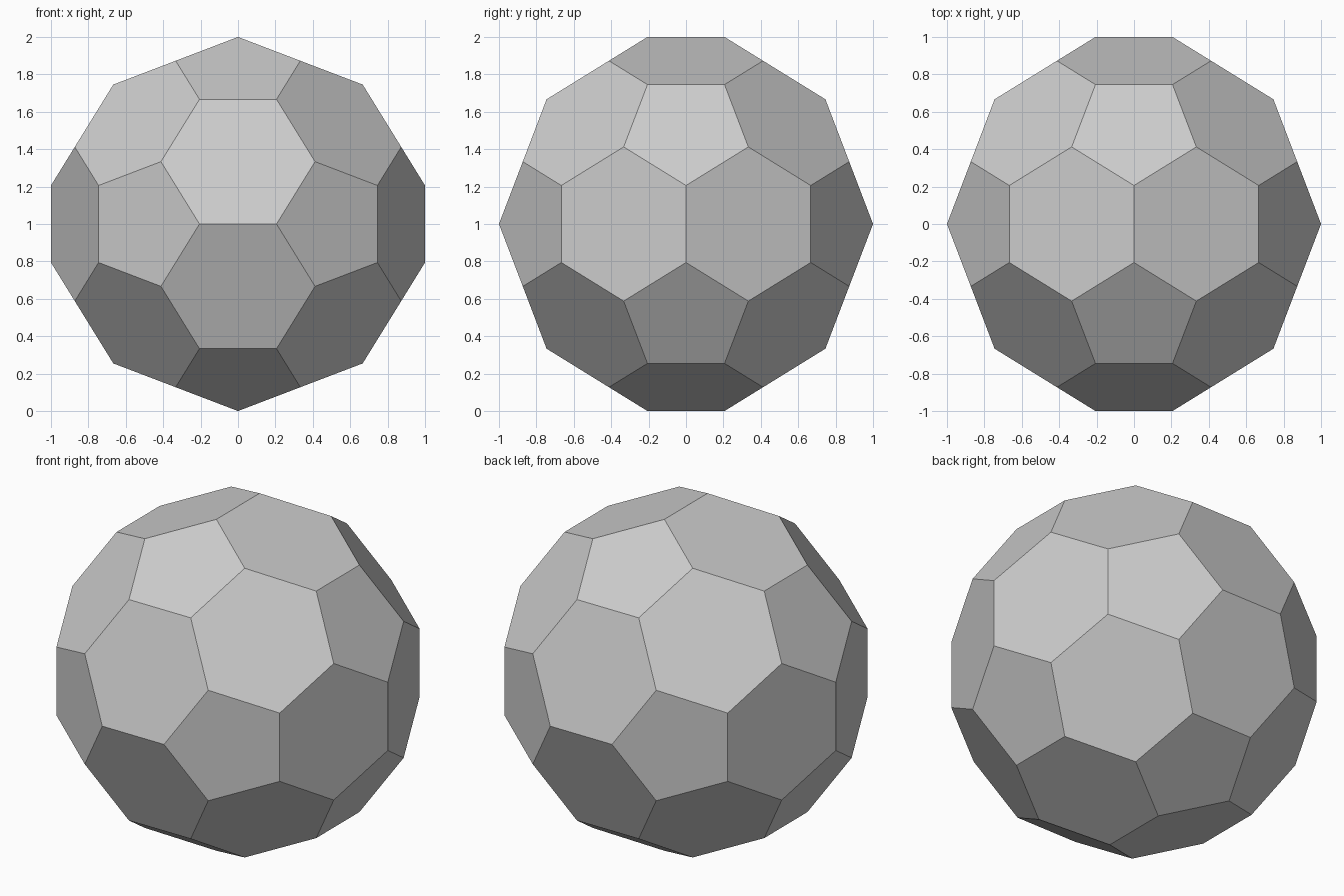
import bpy, bmesh, math
from mathutils import Vector

if "Cube" in bpy.data.objects:
    bpy.data.objects.remove(bpy.data.objects["Cube"])

PHI = (1 + math.sqrt(5)) / 2

# Icosahedron corners: cyclic permutations of (0, +-1, +-phi), scaled to a half-width of 1
corners = []
for s in (-1, 1):
    for t in (-PHI, PHI):
        corners += [Vector(c) / PHI for c in ((0, s, t), (s, t, 0), (t, 0, s))]

# Cut every edge at its thirds: gives 12 pentagons and 20 hexagons
edge_length = 2 / PHI
bm = bmesh.new()
for a in corners:
    for b in corners:
        if a is not b and (a - b).length < edge_length * 1.01:
            bm.verts.new((2 * a + b) / 3 + Vector((0, 0, 1)))

bmesh.ops.convex_hull(bm, input=bm.verts[:])
# Merge the hull triangles into flat pentagons and hexagons
bmesh.ops.dissolve_limit(bm, angle_limit=math.radians(2), verts=bm.verts[:], edges=bm.edges[:])
bmesh.ops.recalc_face_normals(bm, faces=bm.faces[:])

mesh = bpy.data.meshes.new("faceted_ball")
bm.to_mesh(mesh)
bm.free()
ball = bpy.data.objects.new("faceted_ball", mesh)
bpy.context.collection.objects.link(ball)
